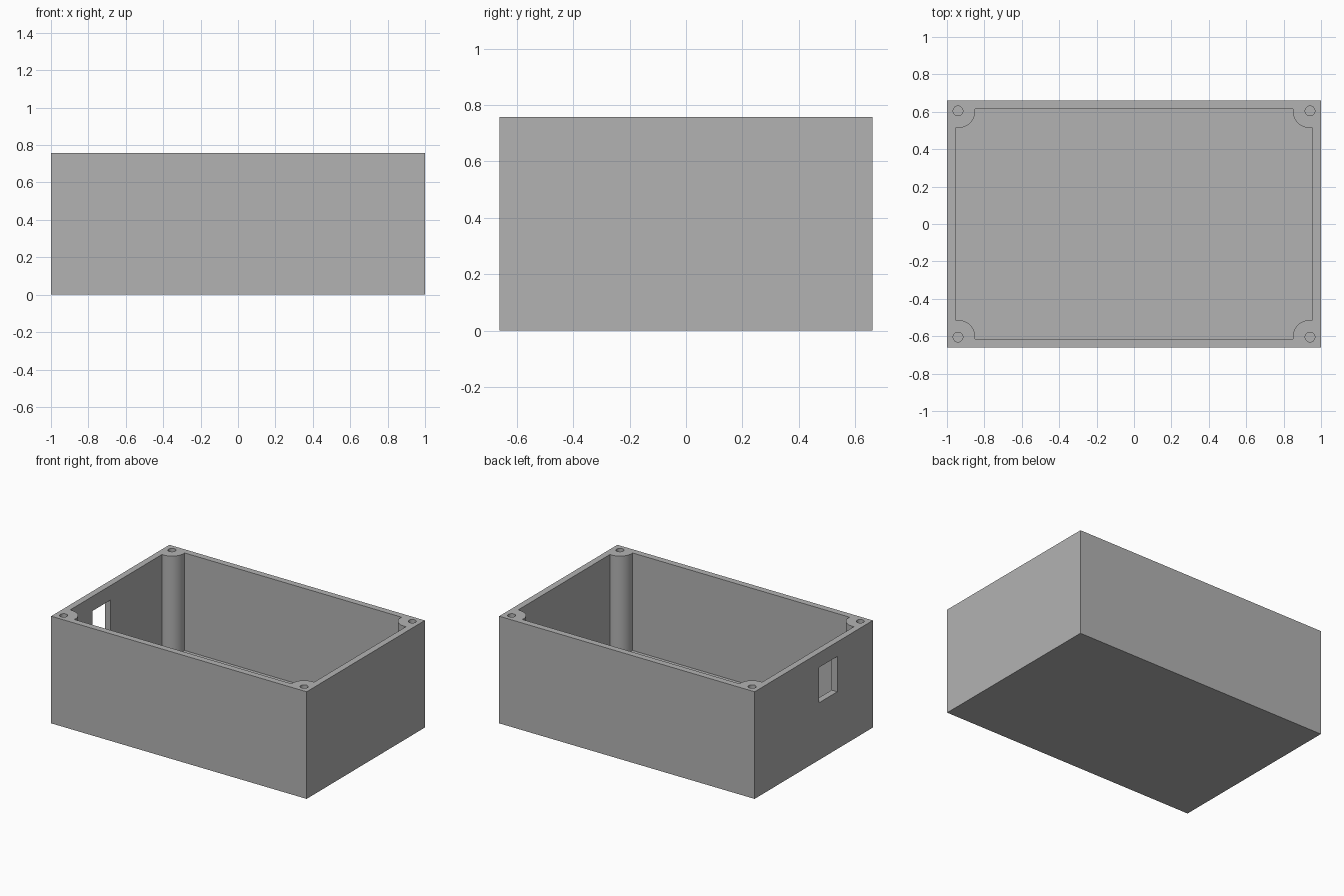
import bpy, bmesh
from math import acos, asin, cos, sin, pi

cube = bpy.data.objects.get("Cube")
if cube:
    bpy.data.objects.remove(cube, do_unlink=True)

# Main sizes: half length, half width, height, wall, floor
HX, HY, HEIGHT, WALL, FLOOR = 1.0, 0.661, 0.758, 0.045, 0.068
POST_X, POST_Y, POST_R = 0.941, 0.605, 0.092
HOLE_R, HOLE_DEPTH = 0.026, 0.4

grey = bpy.data.materials.new("plain grey")
grey.use_nodes = True
color = (0.45, 0.45, 0.45, 1)
grey.diffuse_color = color
grey.node_tree.nodes["Principled BSDF"].inputs["Base Color"].default_value = color


def prism(name, outline, bottom, top):
    """Closed solid made by raising a flat outline."""
    bm = bmesh.new()
    base = bm.faces.new([bm.verts.new((x, y, bottom)) for x, y in outline])
    raised = bmesh.ops.extrude_face_region(bm, geom=[base])["geom"]
    bmesh.ops.translate(bm, vec=(0, 0, top - bottom),
                        verts=[g for g in raised if isinstance(g, bmesh.types.BMVert)])
    bmesh.ops.recalc_face_normals(bm, faces=bm.faces)
    mesh = bpy.data.meshes.new(name)
    bm.to_mesh(mesh)
    bm.free()
    mesh.materials.append(grey)
    obj = bpy.data.objects.new(name, mesh)
    bpy.context.collection.objects.link(obj)
    return obj


def rectangle(x0, x1, y0, y1):
    return [(x0, y0), (x1, y0), (x1, y1), (x0, y1)]


def circle(cx, cy, r, n=32):
    return [(cx + r * cos(2 * pi * i / n), cy + r * sin(2 * pi * i / n)) for i in range(n)]


def cavity_outline(steps=24):
    """Inner outline whose corners bulge inward around the screw posts."""
    start = -acos((HX - WALL - POST_X) / POST_R)
    end = -pi - asin((HY - WALL - POST_Y) / POST_R)
    angles = [start + (end - start) * i / steps for i in range(steps + 1)]
    corner = [(POST_X + POST_R * cos(a), POST_Y + POST_R * sin(a)) for a in angles]
    points = []
    for sx, sy in ((1, 1), (-1, 1), (-1, -1), (1, -1)):
        arc = [(sx * x, sy * y) for x, y in corner]
        points += arc if sx * sy > 0 else arc[::-1]
    return points


# Solid enclosure block
enclosure = prism("enclosure", rectangle(-HX, HX, -HY, HY), 0, HEIGHT)

# Cutters: inner cavity, side window, screw holes in the corner posts
cutters = [
    prism("cavity_cutter", cavity_outline(), FLOOR, HEIGHT + 0.1),
    prism("window_cutter", rectangle(-HX - 0.1, -HX + 0.1, -0.263, -0.06), 0.405, 0.655),
]
for sx in (-1, 1):
    for sy in (-1, 1):
        cutters.append(prism("screw_hole_cutter", circle(sx * POST_X, sy * POST_Y, HOLE_R),
                             HEIGHT - HOLE_DEPTH, HEIGHT + 0.1))

bpy.ops.object.select_all(action="DESELECT")
enclosure.select_set(True)
bpy.context.view_layer.objects.active = enclosure
for cutter in cutters:
    cutter.hide_render = True
    mod = enclosure.modifiers.new("cut", "BOOLEAN")
    mod.operation, mod.solver, mod.object = "DIFFERENCE", "EXACT", cutter
    bpy.ops.object.modifier_apply(modifier=mod.name)
    bpy.data.objects.remove(cutter, do_unlink=True)

# Round post and hole walls, crisp box edges
bpy.ops.object.shade_smooth_by_angle(angle=pi / 6)
